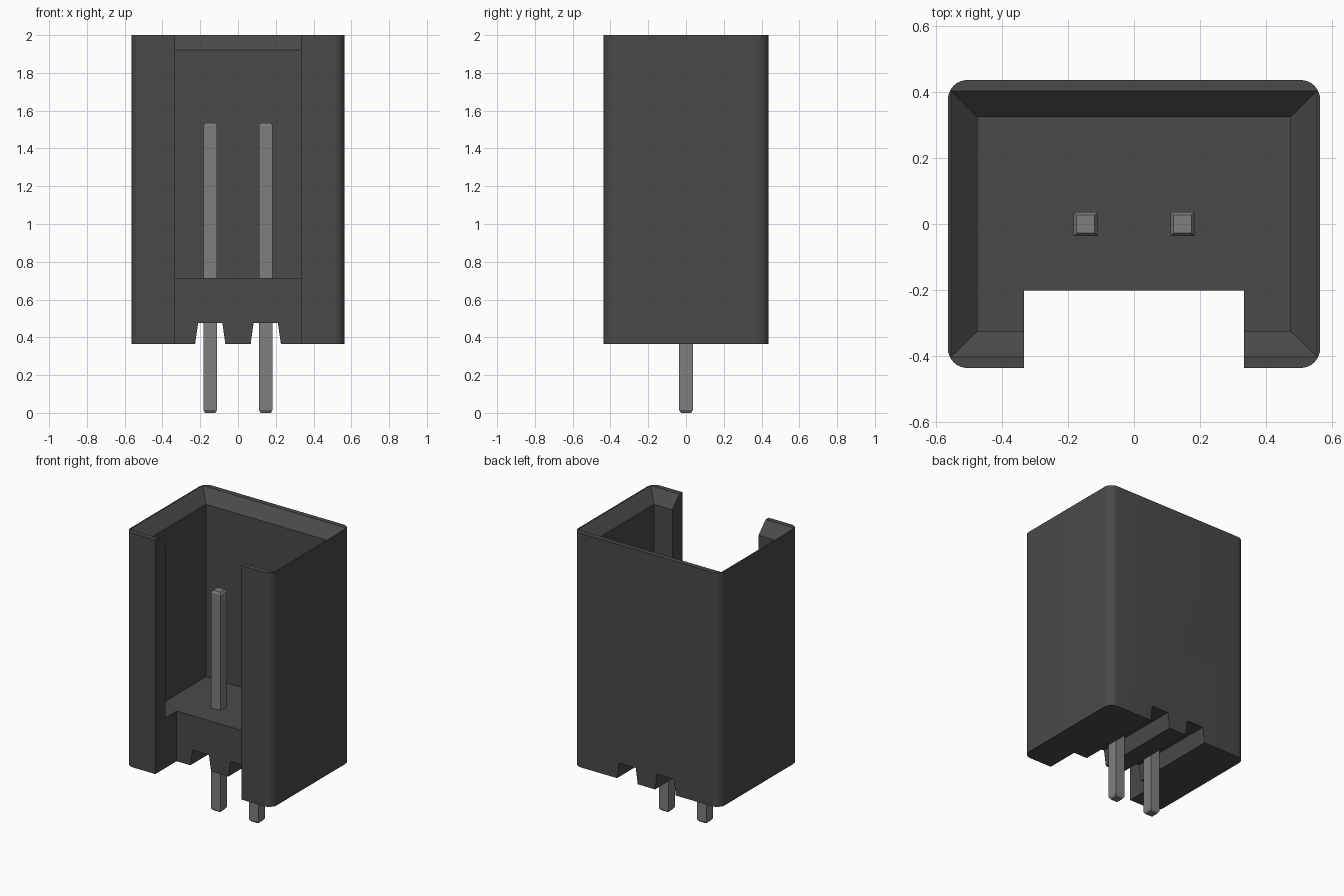
import bpy, bmesh, math

cube = bpy.data.objects.get("Cube")
if cube:
    bpy.data.objects.remove(cube, do_unlink=True)


def material(name, grey):
    m = bpy.data.materials.new(name)
    m.use_nodes = True
    col = (grey, grey, grey, 1)
    m.diffuse_color = col
    bsdf = next(n for n in m.node_tree.nodes if n.type == 'BSDF_PRINCIPLED')
    bsdf.inputs["Base Color"].default_value = col
    return m


def loft(name, loops, mat=None):
    """Closed solid skinned through matching loops of points."""
    bm = bmesh.new()
    rings = [[bm.verts.new(p) for p in loop] for loop in loops]
    n = len(rings[0])
    for a, b in zip(rings, rings[1:]):
        for i in range(n):
            j = (i + 1) % n
            bm.faces.new((a[i], a[j], b[j], b[i]))
    bm.faces.new(rings[0][::-1])
    bm.faces.new(rings[-1])
    bmesh.ops.recalc_face_normals(bm, faces=bm.faces[:])
    me = bpy.data.meshes.new(name)
    bm.to_mesh(me)
    bm.free()
    ob = bpy.data.objects.new(name, me)
    bpy.context.collection.objects.link(ob)
    if mat:
        me.materials.append(mat)
    return ob


def rect(hx, hy, z, cx=0, cy=0):
    return [(cx + sx * hx, cy + sy * hy, z)
            for sx, sy in ((-1, -1), (1, -1), (1, 1), (-1, 1))]


def rounded_rect(hx, hy, r, z, steps=8):
    pts = []
    for k, (sx, sy) in enumerate(((1, 1), (-1, 1), (-1, -1), (1, -1))):
        for i in range(steps + 1):
            a = math.radians(90) * (k + i / steps)
            pts.append((sx * (hx - r) + r * math.cos(a),
                        sy * (hy - r) + r * math.sin(a), z))
    return pts


def select_only(ob):
    bpy.ops.object.select_all(action='DESELECT')
    ob.select_set(True)
    bpy.context.view_layer.objects.active = ob


def cut(ob, cutter):
    cutter.hide_render = True
    mod = ob.modifiers.new("cut", 'BOOLEAN')
    mod.operation = 'DIFFERENCE'
    mod.solver = 'EXACT'
    mod.object = cutter
    select_only(ob)
    bpy.ops.object.modifier_apply(modifier=mod.name)
    bpy.data.objects.remove(cutter, do_unlink=True)


plastic = material("dark grey plastic", 0.068)
metal = material("grey metal", 0.21)
PIN_X = 0.147

# Housing: rounded block with open cavity and flared rim
housing = loft("housing", [rounded_rect(0.565, 0.437, 0.06, z) for z in (0.365, 2.0)], plastic)
cut(housing, loft("cavity_cutter", [rect(0.475, 0.325, 0.715), rect(0.475, 0.325, 1.92),
                                    rect(0.575, 0.4225, 2.02)]))

# Full-height opening in the front wall
cut(housing, loft("front_opening_cutter", [rect(0.333, 0.2, z, cy=-0.402) for z in (0.2, 2.2)]))

# Tapered grooves running under the base, one per pin
for s in (-1, 1):
    cut(housing, loft("groove_cutter", [rect(0.0955, 0.7, 0.255, s * PIN_X),
                                        rect(0.0645, 0.7, 0.475, s * PIN_X)]))
select_only(housing)
bpy.ops.object.shade_smooth_by_angle(angle=math.radians(25))

# Square pins with chamfered ends
for name, s in (("left_pin", 1), ("right_pin", -1)):
    loft(name, [rect(h, h, z, s * PIN_X) for h, z in
                ((0.027, 0), (0.036, 0.014), (0.036, 1.521), (0.027, 1.535))], metal)
